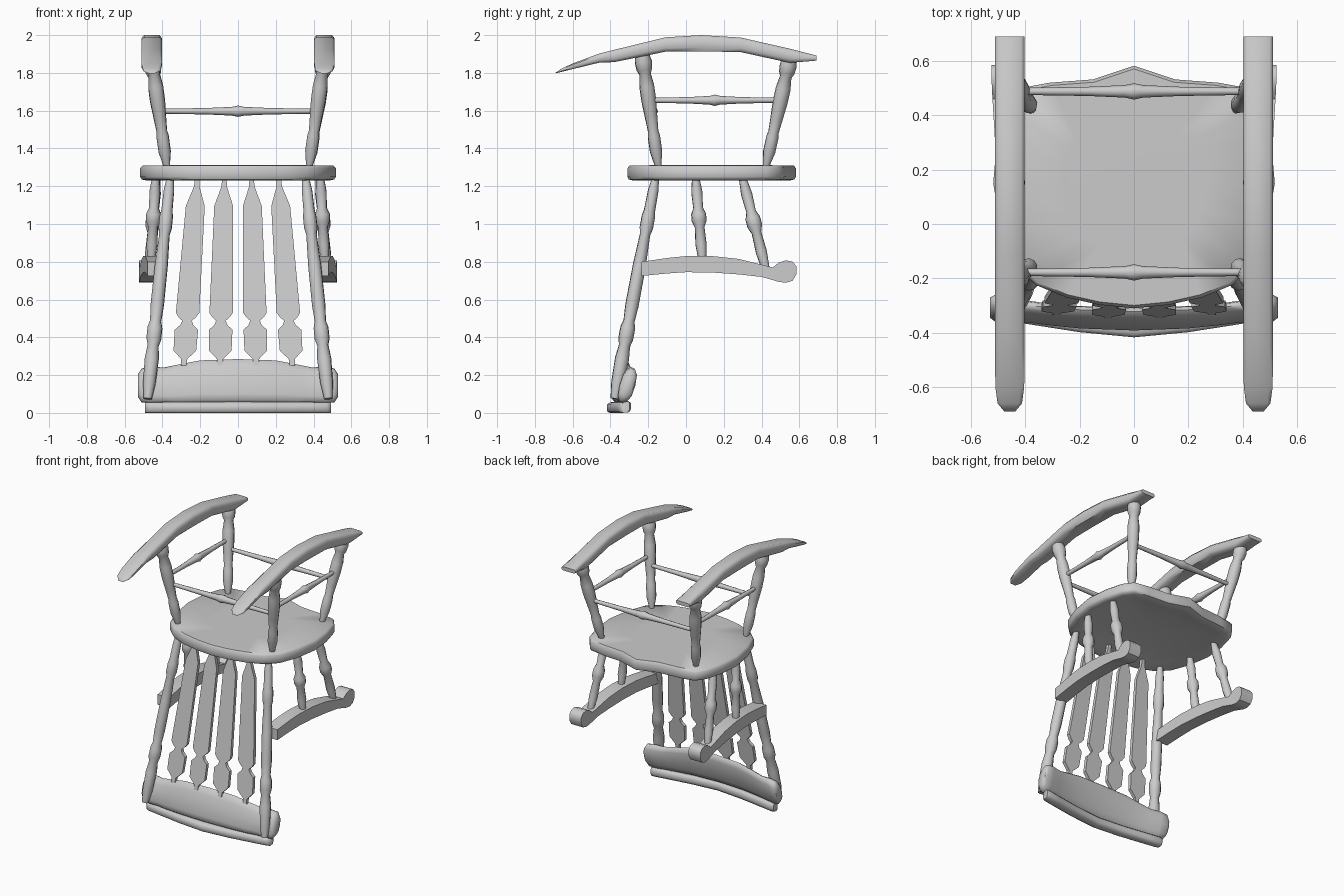
import bpy, bmesh, math
from mathutils import Vector

if "Cube" in bpy.data.objects:
    bpy.data.objects.remove(bpy.data.objects["Cube"])


def finish(name, bm, angle=40):
    bmesh.ops.recalc_face_normals(bm, faces=bm.faces)
    me = bpy.data.meshes.new(name)
    bm.to_mesh(me)
    bm.free()
    ob = bpy.data.objects.new(name, me)
    bpy.context.collection.objects.link(ob)
    bpy.ops.object.select_all(action='DESELECT')
    ob.select_set(True)
    bpy.context.view_layer.objects.active = ob
    bpy.ops.object.shade_smooth_by_angle(angle=math.radians(angle))
    return ob


def loft(name, rings, angle=40):
    """Skin a list of equal-length point rings and cap both ends."""
    bm = bmesh.new()
    vs = [[bm.verts.new(p) for p in r] for r in rings]
    n = len(vs[0])
    for a, b in zip(vs, vs[1:]):
        for i in range(n):
            j = (i + 1) % n
            bm.faces.new((a[i], a[j], b[j], b[i]))
    bm.faces.new(vs[0])
    bm.faces.new(vs[-1])
    return finish(name, bm, angle)


def turned(name, a, b, profile, sides=10):
    """Turned spindle from a to b; profile holds (fraction, radius)."""
    a, b = Vector(a), Vector(b)
    d = (b - a).normalized()
    u = d.orthogonal().normalized()
    v = d.cross(u)
    rings = []
    for t, r in profile:
        c = a.lerp(b, t)
        rings.append([c + r * (math.cos(k * math.tau / sides) * u + math.sin(k * math.tau / sides) * v)
                      for k in range(sides)])
    return loft(name, rings, 60)


def mirrored(half):
    return [(-x, *r) for x, *r in reversed(half) if x > 0] + half


LEG = [(0, .03), (.04, .038), (.1, .046), (.16, .042), (.2, .031), (.3, .04), (.42, .04),
       (.55, .034), (.68, .028), (.72, .033), (.85, .033), (1, .014)]
RUNG = [(0, .013), (.3, .017), (.46, .023), (.5, .03), (.54, .023), (.7, .017), (1, .013)]
POST = [(0, .018), (.06, .028), (.15, .03), (.18, .036), (.23, .036), (.26, .028), (.4, .035),
        (.58, .036), (.65, .03), (.68, .04), (.73, .04), (.76, .03), (.82, .038), (.93, .034), (1, .022)]
PROP = [(0, .018), (.2, .03), (.38, .026), (.45, .04), (.53, .04), (.6, .026), (.8, .03), (1, .02)]

# Rocker: y, low z, high z, half width
ROCKER = [(-.69, 1.798, 1.802, .02), (-.66, 1.805, 1.822, .045), (-.6, 1.82, 1.85, .053),
          (-.46, 1.854, 1.902, .055), (-.38, 1.857, 1.922, .055), (-.11, 1.912, 1.988, .055),
          (.08, 1.914, 2.0, .055), (.29, 1.91, 1.987, .055), (.55, 1.853, 1.928, .055),
          (.69, 1.865, 1.892, .055)]
# Arm: y, low z, high z
ARM = [(-.235, .725, .80), (-.1, .738, .82), (0, .745, .83), (.14, .743, .83), (.28, .733, .815),
       (.4, .72, .785), (.46, .703, .77), (.49, .694, .795), (.53, .689, .808), (.565, .7, .8),
       (.585, .735, .775)]

for s, side in ((-1, "left"), (1, "right")):
    rings = []
    for y, lo, hi, w in ROCKER:
        h = hi - lo
        x = s * .457
        rings.append([(x - w, y, lo + h * .25), (x - w * .8, y, lo), (x + w * .8, y, lo),
                      (x + w, y, lo + h * .25), (x + w, y, hi - h * .2), (x + w * .75, y, hi),
                      (x - w * .75, y, hi), (x - w, y, hi - h * .2)])
    loft("rocker_" + side, rings, 60)

    rings = []
    for y, lo, hi in ARM:
        x = s * (.432 + .06 * min(1, max(0, (y + .235) / .75)) * .75)
        w = .047
        rings.append([(x - w, y, lo), (x + w, y, lo), (x + w, y, hi), (x - w, y, hi)])
    loft("arm_" + side, rings)

    # Legs between rockers and seat
    turned("front_leg_" + side, (s * .462, -.235, 1.92), (s * .375, -.145, 1.29), LEG)
    turned("rear_leg_" + side, (s * .462, .555, 1.9), (s * .375, .42, 1.29), LEG)
    turned("side_rung_" + side, (s * .43, -.195, 1.655), (s * .43, .5, 1.655), RUNG, 8)
    # Back post and arm props
    turned("back_post_" + side, (s * .358, -.16, 1.25), (s * .478, -.378, .075), POST)
    turned("arm_prop_a_" + side, (s * .435, .05, 1.26), (s * .46, .087, .8), PROP)
    turned("arm_prop_b_" + side, (s * .43, .295, 1.26), (s * .47, .425, .75), PROP)

# Cross rungs
turned("cross_rung_front", (-.415, -.178, 1.597), (.415, -.178, 1.597), RUNG, 8)
turned("cross_rung_rear", (-.415, .488, 1.597), (.415, .488, 1.597), RUNG, 8)

# Seat with a dished face (pointing down)
half = [(0, -.31), (.13, -.297), (.25, -.27), (.36, -.225), (.44, -.15), (.49, -.02), (.518, .15),
        (.505, .3), (.47, .43), (.42, .5), (.31, .52), (.15, .532), (0, .582)]
outline = half + [(-x, y) for x, y in reversed(half[1:-1])]
levels = [(.08, 1.268), (.5, 1.262), (.8, 1.243), (.93, 1.23), (.985, 1.236), (1, 1.25),
          (1, 1.295), (.975, 1.31), (.5, 1.312)]
loft("seat", [[(x * k, .12 + (y - .12) * k, z) for x, y in outline] for k, z in levels], 50)

# Back splats: fraction down, half width
SPLAT = [(0, .012), (.05, .014), (.155, .05), (.72, .062), (.745, .045), (.762, .025), (.785, .035),
         (.81, .062), (.92, .06), (.965, .016), (1, .014)]
for i, (xt, xb) in enumerate(((-.215, -.287), (-.072, -.096), (.072, .096), (.215, .287))):
    a = Vector((xt, -.17, 1.25))
    b = Vector((xb, -.335 if i in (1, 2) else -.322, .25))
    rings = []
    for t, w in SPLAT:
        c = a.lerp(b, t)
        rings.append([c + Vector(o) for o in ((-w, -.012, 0), (w, -.012, 0), (w, .012, 0), (-w, .012, 0))])
    loft("back_splat_%d" % (i + 1), rings, 20)

# Crest rail: x, centre y, centre z, half height, half thickness
CREST = mirrored([(0, -.35, .172, .113, .028), (.2, -.343, .168, .11, .028), (.32, -.332, .155, .1, .028),
                  (.39, -.322, .148, .093, .03), (.46, -.314, .147, .096, .038), (.51, -.31, .145, .09, .042),
                  (.53, -.308, .145, .06, .032)])
rings = []
for x, y, z, h, w in CREST:
    ring = []
    for k in range(12):
        p, q = math.cos(k * math.tau / 12), math.sin(k * math.tau / 12)
        q = math.copysign(abs(q) ** .7, q)
        ring.append((x, y + w * p + .25 * h * q, z + h * q))
    rings.append(ring)
loft("crest_rail", rings, 60)

# Thin moulding along the crest
STRIP = mirrored([(0, -.385), (.2, -.366), (.38, -.338), (.47, -.323), (.492, -.32)])
rings = []
for x, y in STRIP:
    w = .032 if abs(x) < .48 else .022
    rings.append([(x, y - w, .008), (x, y - w * .6, 0), (x, y + w * .7, .004), (x, y + w, .02),
                  (x, y + w, .05), (x, y + w * .6, .062), (x, y - w * .6, .055), (x, y - w, .045)])
loft("crest_moulding", rings, 60)
